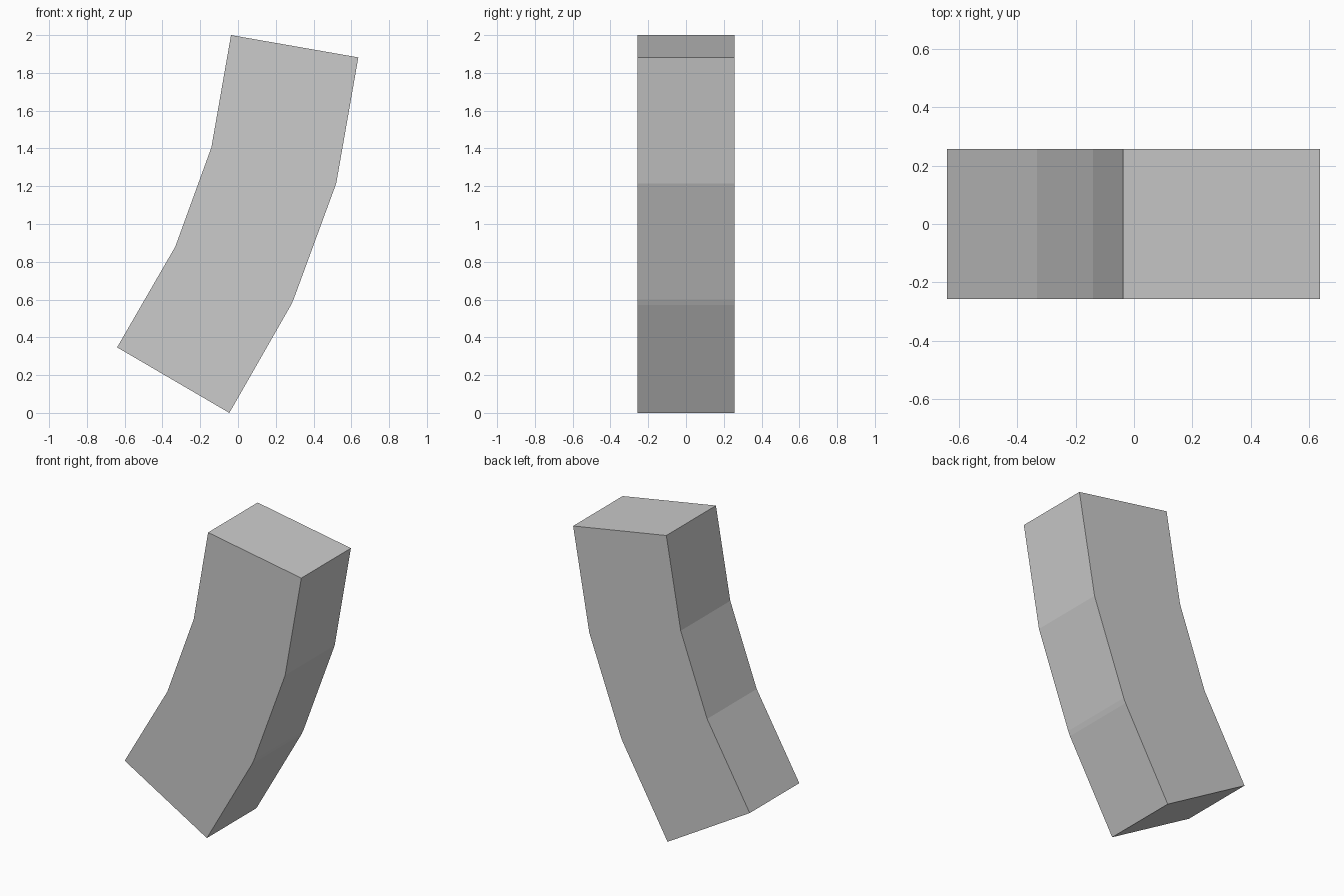
import bpy, bmesh

if "Cube" in bpy.data.objects:
    bpy.data.objects.remove(bpy.data.objects["Cube"])

# Side profile (x, z) of the bent block, bending 30 -> 20 -> 10 degrees from vertical
profile = [(-0.046, 0.0), (0.28, 0.57), (0.294, 0.6), (0.52, 1.215), (0.637, 1.882),
           (-0.037, 2.0), (-0.141, 1.405), (-0.332, 0.88), (-0.64, 0.347)]
HALF_DEPTH = 0.256

# Extrude the profile along y
bm = bmesh.new()
face = bm.faces.new([bm.verts.new((x, -HALF_DEPTH, z)) for x, z in profile])
ext = bmesh.ops.extrude_face_region(bm, geom=[face])
bmesh.ops.translate(bm, vec=(0, 2 * HALF_DEPTH, 0),
                    verts=[g for g in ext["geom"] if isinstance(g, bmesh.types.BMVert)])
bmesh.ops.recalc_face_normals(bm, faces=bm.faces)

mesh = bpy.data.meshes.new("bent_block")
bm.to_mesh(mesh)
bm.free()
bpy.context.collection.objects.link(bpy.data.objects.new("bent_block", mesh))
